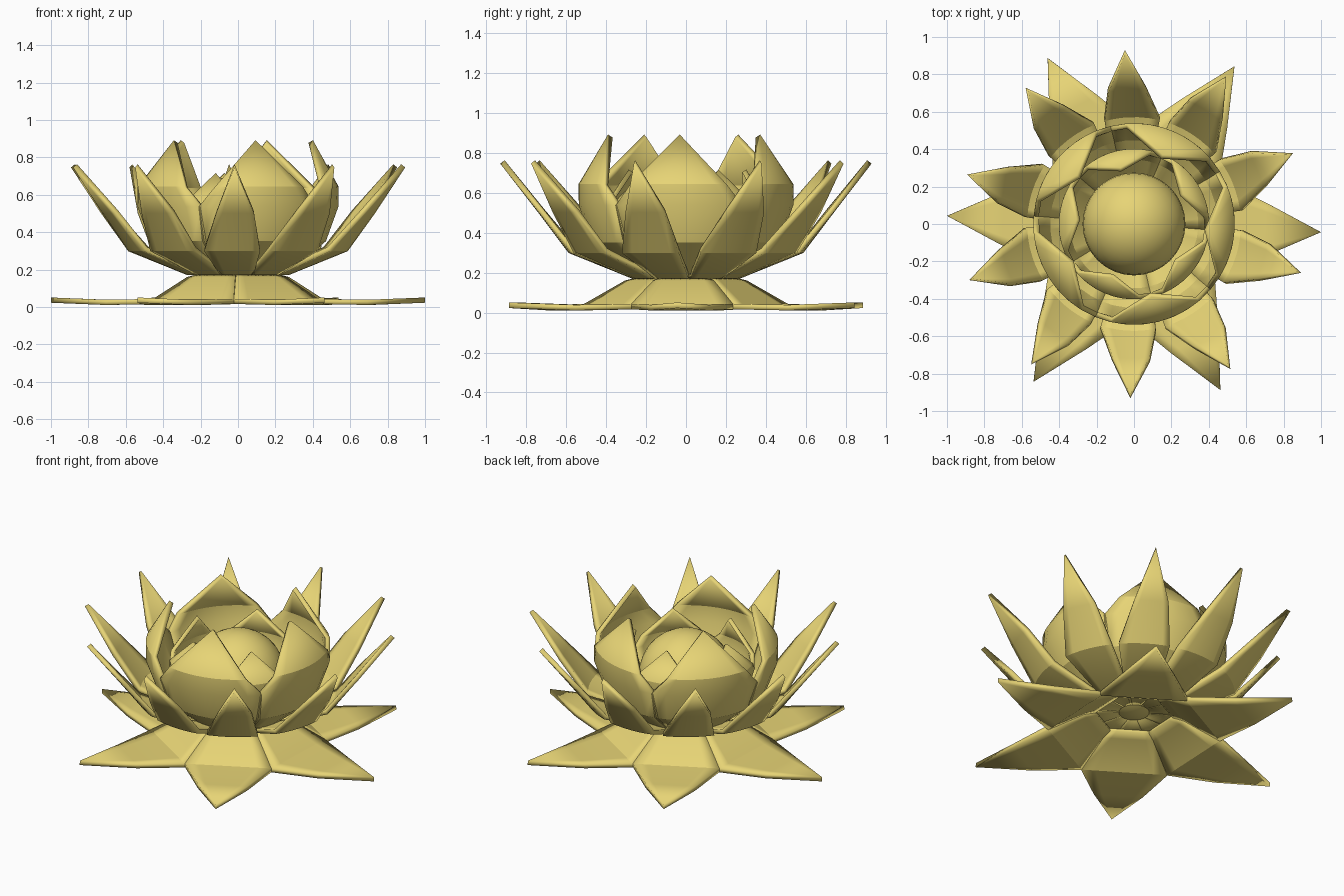
import bpy, bmesh, math
from mathutils import Vector

if "Cube" in bpy.data.objects:
    bpy.data.objects.remove(bpy.data.objects["Cube"])

gold = bpy.data.materials.new("gold")
gold.diffuse_color = (0.80, 0.66, 0.18, 1)
gold.use_nodes = True
gold.node_tree.nodes["Principled BSDF"].inputs["Base Color"].default_value = gold.diffuse_color


def finish(ob):
    ob.data.materials.append(gold)
    bpy.ops.object.select_all(action='DESELECT')
    ob.select_set(True)
    bpy.context.view_layer.objects.active = ob
    bpy.ops.object.shade_smooth_by_angle(angle=math.radians(25))


def petal_ring(name, rows, angles, thick, polar, cols=6):
    """rows: (radius, height, right half-width, left half-width), base to tip.
    polar petals wrap round the axis, others stay straight across."""
    for n, deg in enumerate(angles):
        bm = bmesh.new()
        rot = math.radians(deg)
        grid = []
        for r, z, wr, wl in rows:
            line = []
            for i in range(cols + 1):
                t = -1 + 2 * i / cols
                w = t * (wl if t > 0 else wr)
                if polar:
                    a = w / r
                    x, y = r * math.cos(a), r * math.sin(a)
                else:
                    x, y = r, w
                line.append(bm.verts.new((x * math.cos(rot) - y * math.sin(rot),
                                          x * math.sin(rot) + y * math.cos(rot), z)))
            grid.append(line)
        for a, b in zip(grid, grid[1:]):
            for i in range(cols):
                bm.faces.new((a[i], b[i], b[i + 1], a[i + 1]))
        bmesh.ops.remove_doubles(bm, verts=bm.verts, dist=0.0005)
        me = bpy.data.meshes.new(f"{name}_{n + 1}")
        bm.to_mesh(me)
        bm.free()
        ob = bpy.data.objects.new(me.name, me)
        bpy.context.collection.objects.link(ob)
        mod = ob.modifiers.new("thickness", 'SOLIDIFY')
        mod.thickness = thick
        mod.offset = 0
        finish(ob)


# Flat six-petal base rising to a collar in the middle
petal_ring("base_petal",
           [(0.20, 0.165, 0.117, 0.117), (0.26, 0.148, 0.152, 0.152),
            (0.44, 0.03, 0.255, 0.255), (0.70, 0.025, 0.145, 0.145),
            (1.0, 0.037, 0, 0)],
           [-2.5 + 60 * k for k in range(6)], 0.028, False)

# Ten flared outer petals
petal_ring("outer_petal",
           [(0.06, 0.185, 0.022, 0.022), (0.27, 0.185, 0.09, 0.09),
            (0.58, 0.31, 0.17, 0.13), (0.73, 0.51, 0.10, 0.10),
            (0.92, 0.755, 0, 0)],
           [93, 128.5, 163.5, 198.8, 233.8, 268.8, 303.6, 343.7, 24, 58],
           0.028, True)

# Five large cupped petals
petal_ring("cup_petal",
           [(0.08, 0.20, 0.05, 0.05), (0.28, 0.21, 0.18, 0.18),
            (0.46, 0.36, 0.30, 0.30), (0.525, 0.54, 0.335, 0.335),
            (0.525, 0.64, 0.245, 0.245), (0.39, 0.885, 0, 0)],
           [-4.5 + 72 * k for k in range(5)], 0.028, True, 8)

# Five small inner petals, staggered between the large ones
petal_ring("inner_petal",
           [(0.07, 0.22, 0.044, 0.044), (0.23, 0.24, 0.145, 0.145),
            (0.355, 0.37, 0.225, 0.225), (0.39, 0.48, 0.245, 0.245),
            (0.39, 0.54, 0.18, 0.18), (0.30, 0.71, 0, 0)],
           [31.5 + 72 * k for k in range(5)], 0.025, True, 8)

# Round heart of the flower
bpy.ops.mesh.primitive_uv_sphere_add(segments=32, ring_count=16, radius=0.275,
                                     location=(0, 0, 0.43))
heart = bpy.context.object
heart.name = "flower_heart"
finish(heart)
